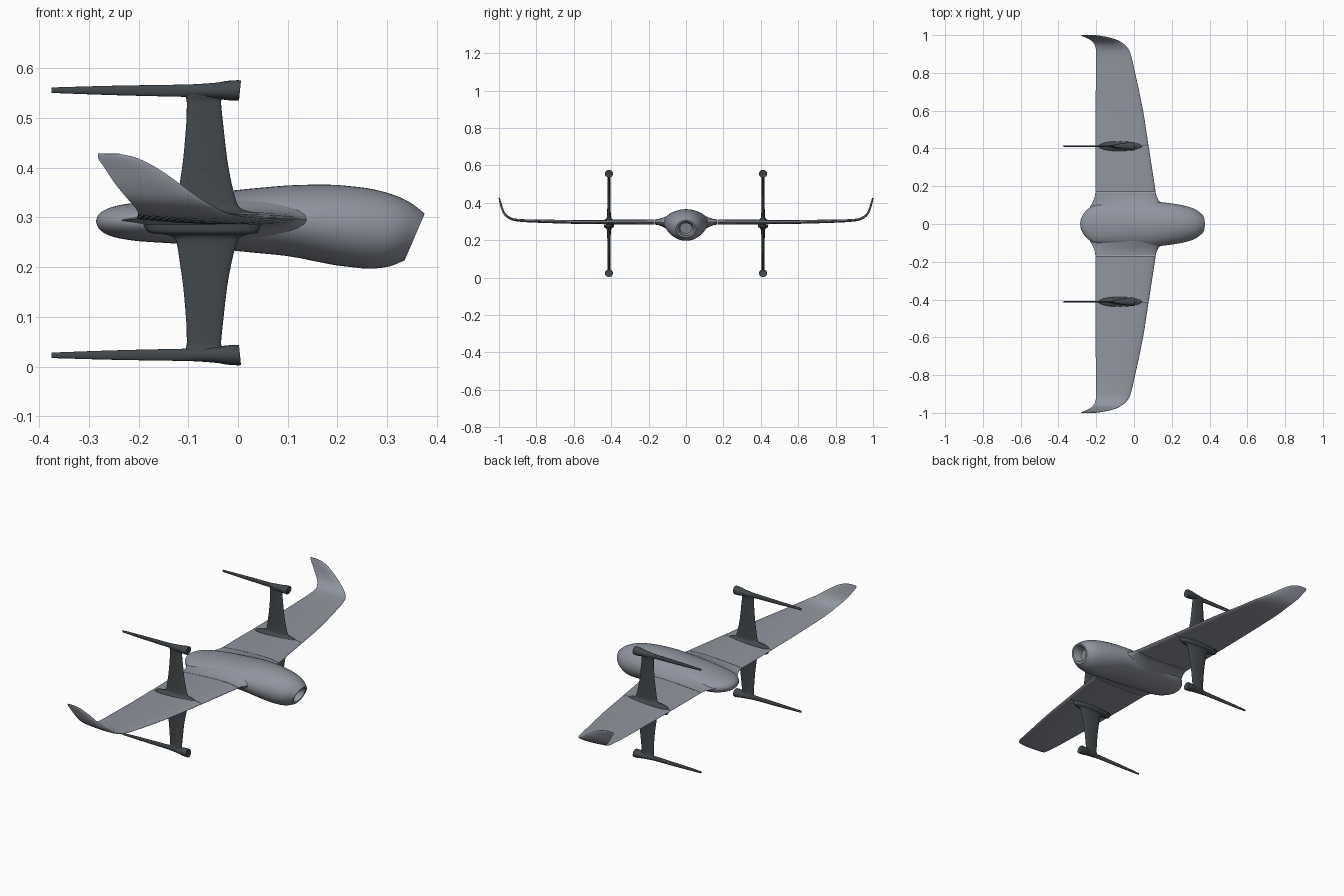
import bpy, bmesh, math
from mathutils import Vector

if "Cube" in bpy.data.objects:
    bpy.data.objects.remove(bpy.data.objects["Cube"])


def material(name, rgb):
    m = bpy.data.materials.new(name)
    m.diffuse_color = (*rgb, 1)
    m.use_nodes = True
    m.node_tree.nodes["Principled BSDF"].inputs["Base Color"].default_value = m.diffuse_color
    return m


GREY = material("airframe_grey", (0.28, 0.30, 0.35))
DARK = material("dark_grey", (0.055, 0.065, 0.073))


def smooth_rows(rows, steps):
    """Catmull-Rom interpolation of a table of section parameters."""
    out = []
    for i in range(len(rows) - 1):
        p0, p1 = rows[max(i - 1, 0)], rows[i]
        p2, p3 = rows[i + 1], rows[min(i + 2, len(rows) - 1)]
        for k in range(steps):
            t = k / steps
            row = []
            for a, b, c, d in zip(p0, p1, p2, p3):
                v = 0.5 * (2 * b + (c - a) * t + (2 * a - 5 * b + 4 * c - d) * t * t
                           + (3 * b - a - 3 * c + d) * t ** 3)
                row.append(min(max(v, min(b, c)), max(b, c)))
            out.append(row)
    out.append(list(rows[-1]))
    return out


def loft(name, rings, mat, angle=40):
    bm = bmesh.new()
    vr = [[bm.verts.new(p) for p in r] for r in rings]
    n = len(rings[0])
    for a, b in zip(vr, vr[1:]):
        for i in range(n):
            j = (i + 1) % n
            bm.faces.new((a[i], a[j], b[j], b[i]))
    bm.faces.new(vr[0])
    bm.faces.new(vr[-1])
    bmesh.ops.recalc_face_normals(bm, faces=bm.faces)
    me = bpy.data.meshes.new(name)
    bm.to_mesh(me)
    bm.free()
    me.materials.append(mat)
    ob = bpy.data.objects.new(name, me)
    bpy.context.collection.objects.link(ob)
    bpy.ops.object.select_all(action='DESELECT')
    ob.select_set(True)
    bpy.context.view_layer.objects.active = ob
    bpy.ops.object.shade_smooth_by_angle(angle=math.radians(angle))
    return ob


def circle(n):
    return [(math.cos(2 * math.pi * i / n), math.sin(2 * math.pi * i / n)) for i in range(n)]


def airfoil(n=14):
    """Closed section: chord fraction from the nose, thickness as a half-ratio."""
    def half(c):
        return 5 * (0.2969 * math.sqrt(c) - 0.126 * c - 0.3516 * c * c
                    + 0.2843 * c ** 3 - 0.1015 * c ** 4)
    cs = [(1 - math.cos(math.pi * i / n)) / 2 for i in range(n + 1)]
    return [(c, half(c)) for c in cs[::-1]] + [(c, -half(c)) for c in cs[1:]]


def wing_part(name, rows, side, steps):
    """Rows hold y, z, leading x, trailing x, thickness, cant in degrees."""
    rings = []
    for y, z, le, te, t, cant in smooth_rows(rows, steps):
        a = math.radians(cant)
        rings.append([(le + (te - le) * c, side * (y - h * t * math.sin(a)),
                       z + h * t * math.cos(a)) for c, h in airfoil()])
    return loft(name, rings, GREY)


# Fuselage: x, centre z, half height, half width, slant of the section
body = [(-.285, .292, .002, .003, 0), (-.28, .292, .014, .03, 0), (-.265, .291, .025, .057, 0),
        (-.24, .291, .033, .083, 0), (-.2, .291, .039, .103, 0), (-.1, .295, .05, .112, 0),
        (0, .2935, .0615, .117, 0), (.1, .293, .071, .119, 0), (.2, .284, .081, .109, 0),
        (.27, .276, .079, .096, .1), (.32, .268, .067, .08, .25), (.355, .26, .047, .053, .43)]
rows = smooth_rows(body, 4)
# recessed nose opening
rows += [(.355, .262, .038, .043, .43), (.34, .262, .034, .038, .43), (.315, .264, .028, .032, .3)]
loft("fuselage", [[(x + k * h * s, w * c, z + h * s) for c, s in circle(48)]
                  for x, z, h, w, k in rows], GREY)

# Wing root fairings, inner wings, and outer wings with upswept tips
root = [(.05, .294, .19, -.245, .11, 0), (.085, .294, .165, -.235, .085, 0),
        (.11, .295, .143, -.222, .062, 0), (.13, .296, .128, -.213, .044, 0),
        (.15, .297, .119, -.207, .032, 0), (.167, .297, .115, -.205, .028, 0)]
inner = [(.169, .297, .115, -.205, .028, 0), (.3, .297, .095, -.205, .026, 0),
         (.411, .297, .078, -.204, .024, 0)]
outer = [(.413, .297, .077, -.204, .024, 0), (.6, .298, .048, -.203, .021, 1),
         (.8, .302, .006, -.202, .017, 3), (.9, .307, -.018, -.201, .014, 8),
         (.94, .317, -.04, -.205, .013, 25), (.967, .337, -.075, -.222, .012, 48),
         (.982, .366, -.115, -.246, .011, 66), (.991, .396, -.158, -.266, .010, 74),
         (.997, .418, -.2, -.281, .008, 77), (.999, .428, -.24, -.281, .004, 78)]
for side, tag in ((1, "left"), (-1, "right")):
    wing_part("wing_root_" + tag, root, side, 4)
    wing_part("inner_wing_" + tag, inner, side, 3)
    wing_part("outer_wing_" + tag, outer, side, 4)

# Pylons above and below each wing: distance from mid height, front x, back x, half thickness
MID, PY = .289, .412
pylon = [(.004, .045, -.19, .028), (.019, .04, -.18, .026), (.023, .022, -.15, .019),
         (.029, .005, -.13, .013), (.042, -.003, -.123, .0105), (.08, -.013, -.117, .009),
         (.13, -.022, -.11, .008), (.2, -.03, -.104, .007), (.242, -.034, -.103, .007),
         (.252, -.03, -.105, .009), (.262, -.02, -.106, .011)]
# Motor pods running back into folded blades: x, height offset, half height, half width, slant
pod = [(.003, .266, .017, .017, .1), (.004, .266, .02, .0205, .1), (-.005, .266, .0205, .022, .1),
       (-.025, .266, .019, .021, .05), (-.04, .2655, .0165, .018, 0), (-.07, .2655, .014, .014, 0),
       (-.1, .2655, .0125, .008, 0), (-.125, .2655, .012, .005, 0),
       (-.25, .266, .0095, .004, 0), (-.375, .2665, .0055, .003, 0)]
for sy, side in ((1, "left"), (-1, "right")):
    for sz, level in ((1, "upper"), (-1, "lower")):
        rings = []
        for d, f, b, w in smooth_rows(pylon, 3):
            rings.append([((f + b) / 2 + (f - b) / 2 * c, sy * PY + w * s, MID + sz * d)
                          for c, s in circle(28)])
        loft(f"pylon_{level}_{side}", rings, DARK, 60)
        rings = []
        for x, d, h, w, k in smooth_rows(pod, 3):
            rings.append([(x + k * h * s, sy * PY + w * c, MID + sz * (d + h * s))
                          for c, s in circle(24)])
        loft(f"motor_pod_{level}_{side}", rings, DARK)
